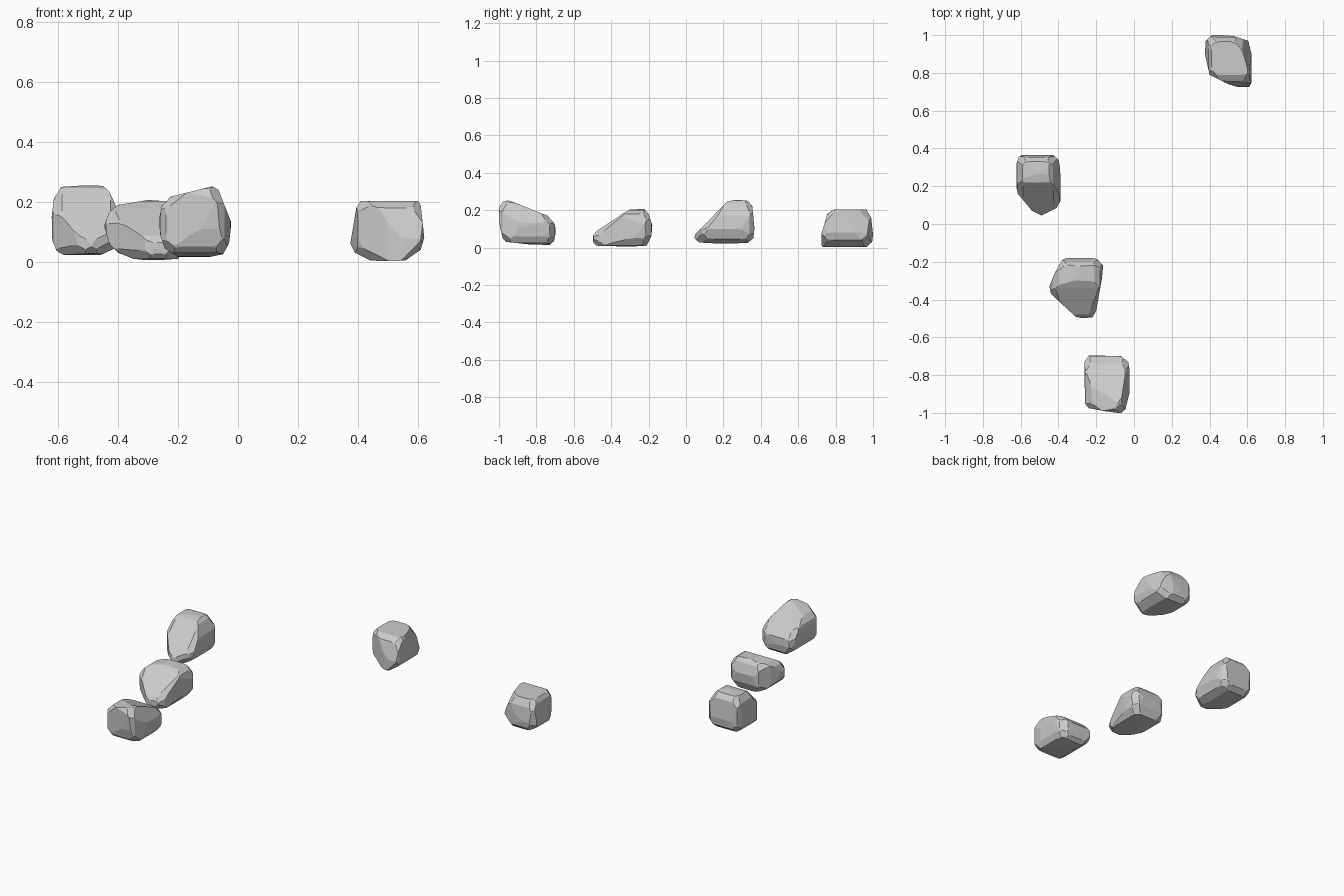
import bpy, bmesh
from mathutils import Vector
from itertools import product

if "Cube" in bpy.data.objects:
    bpy.data.objects.remove(bpy.data.objects["Cube"])


def cut(bm, point, normal):
    """Slice away everything in front of a plane and cap the hole."""
    bmesh.ops.bisect_plane(bm, geom=bm.verts[:] + bm.edges[:] + bm.faces[:], dist=1e-5,
                           plane_co=point, plane_no=normal, clear_outer=True)
    rim = [e for e in bm.edges if e.is_boundary]
    if rim:
        bmesh.ops.holes_fill(bm, edges=rim, sides=0)


def hull(points):
    """Closed convex mesh around points."""
    bm = bmesh.new()
    for p in points:
        bm.verts.new(p)
    bmesh.ops.remove_doubles(bm, verts=bm.verts[:], dist=0.002)
    res = bmesh.ops.convex_hull(bm, input=bm.verts[:])
    loose = {v for v in res["geom_interior"] + res["geom_unused"]
             if isinstance(v, bmesh.types.BMVert) and not v.link_faces}
    bmesh.ops.delete(bm, geom=list(loose), context='VERTS')
    bmesh.ops.dissolve_limit(bm, angle_limit=0.03, verts=bm.verts[:], edges=bm.edges[:])
    return bm


def rock(name, front, side, top, facets=()):
    """Chip a block to three outlines (counter-clockwise), then blunt its corners."""
    bm = bmesh.new()
    bmesh.ops.create_cube(bm, size=4)
    for (a, b), outline in (((0, 2), front), ((1, 2), side), ((0, 1), top)):
        for p, q in zip(outline, outline[1:] + outline[:1]):
            co, no = Vector(), Vector()
            co[a], co[b] = p
            no[a], no[b] = q[1] - p[1], p[0] - q[0]
            cut(bm, co, no.normalized())
    for co, no in facets:
        cut(bm, Vector(co), Vector(no).normalized())
    # diagonal chips on the eight corners
    for d in product((-1, 1), repeat=3):
        n = Vector(d).normalized()
        far = max((v.co for v in bm.verts), key=n.dot)
        cut(bm, far - n * 0.017, n)
    solid = hull([v.co.copy() for v in bm.verts])
    bm.free()
    # worn corners: truncate every vertex
    worn = []
    for e in solid.edges:
        p, q = (v.co for v in e.verts)
        worn += [p.lerp(q, 0.2), p.lerp(q, 0.8)]
    final = hull(worn)
    solid.free()
    bmesh.ops.recalc_face_normals(final, faces=final.faces[:])
    mesh = bpy.data.meshes.new(name)
    final.to_mesh(mesh)
    final.free()
    bpy.context.collection.objects.link(bpy.data.objects.new(name, mesh))


# squarish rock at the back right
rock("rock_back_right",
     [(.44, .005), (.50, 0), (.56, .005), (.61, .04), (.622, .08), (.61, .19), (.60, .203),
      (.41, .203), (.395, .18), (.375, .06), (.39, .03)],
     [(.73, .003), (.965, .003), (.995, .03), (1, .07), (.99, .16), (.965, .203),
      (.79, .203), (.755, .18), (.72, .06), (.72, .02)],
     [(.40, .79), (.50, .74), (.55, .725), (.61, .725), (.622, .75), (.622, .90), (.605, .97),
      (.53, .995), (.47, 1), (.41, 1), (.38, .97), (.375, .90)],
     [((.61, .80, .2), (.8, .24, .3))])

# wedge rock, middle left
rock("rock_left",
     [(-.58, .022), (-.46, .022), (-.41, .045), (-.39, .10), (-.40, .17), (-.43, .235),
      (-.45, .253), (-.50, .256), (-.59, .25), (-.615, .21), (-.622, .15), (-.62, .07), (-.605, .035)],
     [(.07, .027), (.20, .02), (.33, .025), (.36, .05), (.366, .10), (.355, .22), (.33, .25),
      (.27, .256), (.22, .246), (.05, .072), (.045, .05)],
     [(-.615, .16), (-.54, .07), (-.49, .045), (-.41, .085), (-.39, .12), (-.387, .28),
      (-.40, .34), (-.43, .368), (-.58, .37), (-.61, .355), (-.622, .32), (-.622, .19)])

# skewed low rock, centre left
rock("rock_centre",
     [(-.35, .01), (-.29, .003), (-.20, .01), (-.17, .05), (-.163, .12), (-.18, .18), (-.21, .20),
      (-.30, .206), (-.40, .19), (-.43, .165), (-.447, .12), (-.43, .06), (-.40, .03)],
     [(-.48, .01), (-.30, .005), (-.21, .01), (-.185, .06), (-.18, .12), (-.20, .18), (-.225, .207),
      (-.30, .203), (-.34, .18), (-.48, .087), (-.50, .06), (-.495, .025)],
     [(-.44, -.37), (-.31, -.49), (-.28, -.498), (-.22, -.495), (-.20, -.46), (-.17, -.29),
      (-.163, -.22), (-.195, -.185), (-.24, -.178), (-.35, -.178), (-.38, -.19), (-.42, -.26), (-.448, -.33)])

# tall-fronted rock at the front
rock("rock_front",
     [(-.20, .015), (-.10, .015), (-.05, .025), (-.03, .06), (-.022, .13), (-.065, .24),
      (-.085, .252), (-.225, .217), (-.255, .185), (-.264, .14), (-.26, .09), (-.245, .045)],
     [(-.96, .03), (-.85, .018), (-.73, .013), (-.705, .035), (-.697, .08), (-.70, .125), (-.74, .17),
      (-.92, .242), (-.95, .253), (-.98, .245), (-1.002, .21), (-.995, .11), (-.98, .05)],
     [(-.26, -.95), (-.24, -.975), (-.16, -.99), (-.07, -1.002), (-.045, -.98), (-.025, -.90),
      (-.022, -.78), (-.03, -.73), (-.07, -.70), (-.15, -.697), (-.24, -.697), (-.262, -.73)])
